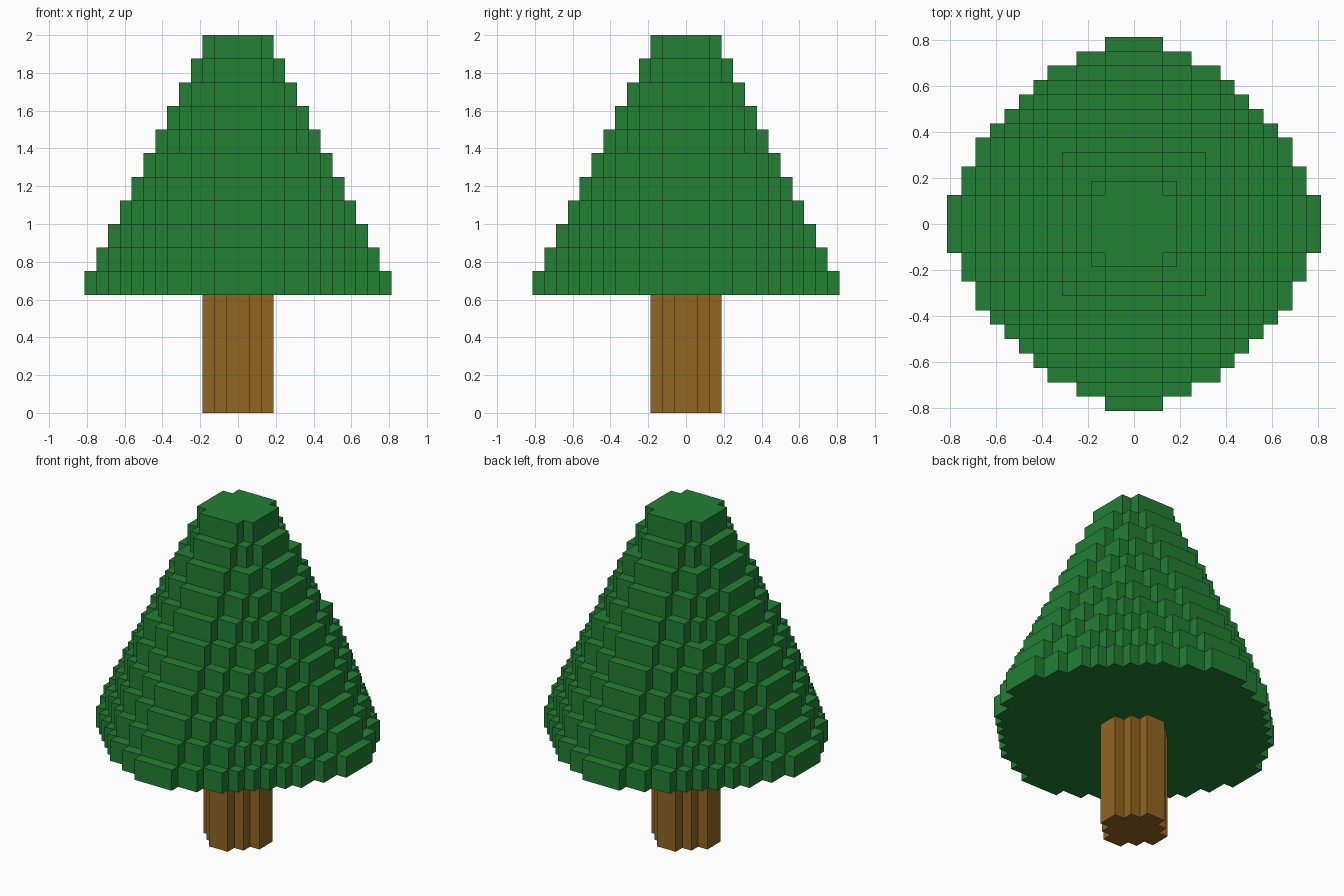
import bpy
import bmesh

CELL = 1 / 16    # width of one block
STEP = 1 / 8     # height of one foliage tier
TRUNK_TOP = 5 * STEP

cube = bpy.data.objects.get("Cube")
if cube:
    bpy.data.objects.remove(cube, do_unlink=True)


def make_material(name, rgb):
    mat = bpy.data.materials.new(name)
    mat.use_nodes = True
    mat.diffuse_color = (*rgb, 1)
    mat.node_tree.nodes["Principled BSDF"].inputs["Base Color"].default_value = (*rgb, 1)
    return mat


def tier_rule(r):
    """Rounded block disc, r blocks in radius."""
    return lambda i, j: (i <= r and j <= r and i + j <= r + 4
                         and 2 * i + j <= 2 * r + 2 and i + 2 * j <= 2 * r + 2)


def stepped_outline(r, inside):
    """Corner points of a blocky disc, one quadrant turned four times."""
    widths = [max(i for i in range(1, r + 1) if inside(i, j)) for j in range(1, r + 1)]
    quarter = []
    for j in range(1, r):
        if widths[j] < widths[j - 1]:
            quarter += [(widths[j - 1], j), (widths[j], j)]
    quarter.append((widths[-1], r))
    outline = []
    for _ in range(4):
        outline += quarter
        quarter = [(-y, x) for x, y in quarter]
    return outline


def add_prism(bm, outline, z, height):
    base = bm.faces.new([bm.verts.new((x * CELL, y * CELL, z)) for x, y in outline])
    top = bmesh.ops.extrude_face_region(bm, geom=[base], use_keep_orig=True)["geom"]
    verts = [v for v in top if isinstance(v, bmesh.types.BMVert)]
    bmesh.ops.translate(bm, verts=verts, vec=(0, 0, height))


def make_object(name, bm, mat):
    bmesh.ops.recalc_face_normals(bm, faces=bm.faces)
    mesh = bpy.data.meshes.new(name)
    bm.to_mesh(mesh)
    bm.free()
    mesh.materials.append(mat)
    bpy.context.collection.objects.link(bpy.data.objects.new(name, mesh))


# Trunk: small diamond-stepped column
bm = bmesh.new()
add_prism(bm, stepped_outline(3, lambda i, j: i + j <= 4), 0, TRUNK_TOP)
make_object("trunk", bm, make_material("bark brown", (0.287, 0.133, 0.016)))

# Foliage: stacked tiers, each one block narrower than the one below
bm = bmesh.new()
for level, r in enumerate(range(13, 2, -1)):
    add_prism(bm, stepped_outline(r, tier_rule(r)), TRUNK_TOP + level * STEP, STEP)
make_object("foliage", bm, make_material("leaf green", (0.016, 0.212, 0.034)))
